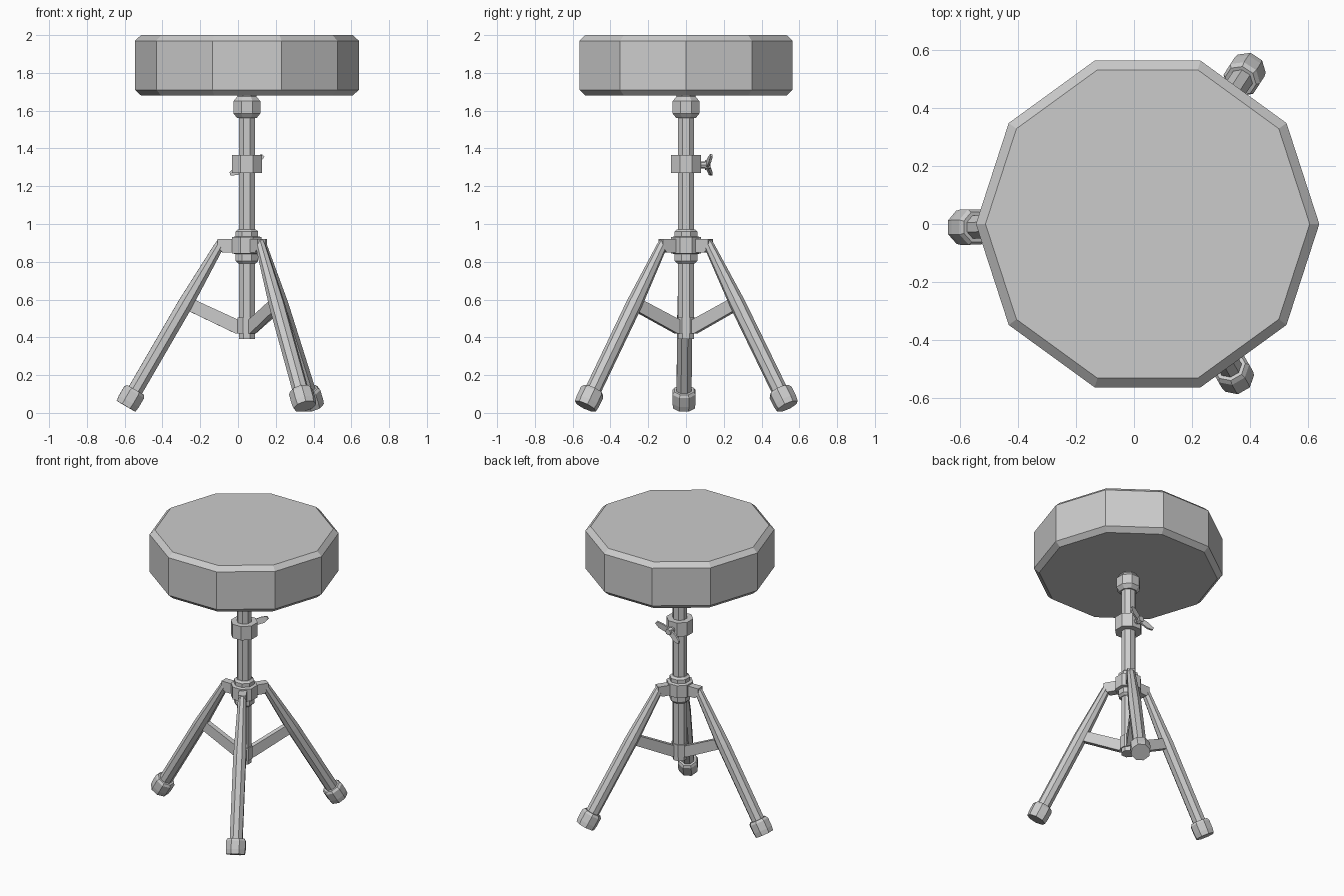
import bpy, bmesh
from math import sin, cos, pi, radians
from mathutils import Vector, Matrix

if "Cube" in bpy.data.objects:
    bpy.data.objects.remove(bpy.data.objects["Cube"])

CX = 0.047  # x of the post axis


def finish(name, bm):
    bmesh.ops.recalc_face_normals(bm, faces=bm.faces)
    me = bpy.data.meshes.new(name)
    bm.to_mesh(me)
    bm.free()
    ob = bpy.data.objects.new(name, me)
    bpy.context.collection.objects.link(ob)
    return ob


def lathe(name, profile, n, origin=(CX, 0, 0), axis=(0, 0, 1), phase=0.0):
    """Closed faceted solid: profile is (radius, distance along axis)."""
    bm = bmesh.new()
    axis = Vector(axis).normalized()
    side = Vector((0, 0, 1)).cross(axis)
    side = Vector((1, 0, 0)) if side.length < 1e-4 else side.normalized()
    up = axis.cross(side)
    rings = []
    for r, h in profile:
        rings.append([bm.verts.new(Vector(origin) + axis * h
                      + side * (r * cos(phase + 2 * pi * i / n))
                      + up * (r * sin(phase + 2 * pi * i / n))) for i in range(n)])
    for a, b in zip(rings, rings[1:]):
        for i in range(n):
            j = (i + 1) % n
            bm.faces.new((a[i], a[j], b[j], b[i]))
    bm.faces.new(rings[0][::-1])
    bm.faces.new(rings[-1])
    return finish(name, bm)


def plate(name, outline, thickness, matrix):
    """Extruded outline in the local xz plane, centred on local y."""
    bm = bmesh.new()
    h = thickness / 2
    a = [bm.verts.new(matrix @ Vector((x, -h, z))) for x, z in outline]
    b = [bm.verts.new(matrix @ Vector((x, h, z))) for x, z in outline]
    bm.faces.new(a)
    bm.faces.new(b[::-1])
    for i in range(len(a)):
        j = (i + 1) % len(a)
        bm.faces.new((a[i], a[j], b[j], b[i]))
    return finish(name, bm)


# Seat cushion
lathe("seat", [(0.56, 1.68), (0.593, 1.71), (0.593, 1.97), (0.56, 2.0)], 10)

# Post and its collars
P8 = pi / 8
lathe("post", [(0.046, 0.39), (0.046, 1.60)], 8, phase=P8)
lathe("seat_socket", [(0.055, 1.56), (0.077, 1.585), (0.077, 1.65), (0.055, 1.675),
                      (0.055, 1.70)], 8, phase=P8)
lathe("height_clamp", [(0.086, 1.27), (0.086, 1.365)], 8, phase=P8)
lathe("leg_hub", [(0.05, 0.79), (0.065, 0.805), (0.065, 0.84), (0.085, 0.845),
                  (0.085, 0.93), (0.065, 0.935), (0.065, 0.96), (0.05, 0.972)], 8, phase=P8)
lathe("strut_collar", [(0.053, 0.42), (0.053, 0.505)], 8, phase=P8)

# Wing bolt behind the clamp, wings tilted
lathe("wing_bolt", [(0.018, 0.07), (0.018, 0.10), (0.026, 0.10), (0.020, 0.13)], 8,
      origin=(CX, 0, 1.312), axis=(0, 1, 0))
for s in (1, -1):
    m = (Matrix.Translation((CX, 0.11, 1.312)) @ Matrix.Rotation(radians(-29), 4, 'Y')
         @ Matrix.Rotation(radians(14 * s), 4, 'Z'))
    plate("wing", [(0.0, -0.018), (s * 0.07, -0.022), (s * 0.105, -0.006),
                   (s * 0.10, 0.012), (s * 0.06, 0.02), (0.0, 0.018)], 0.012, m)

# Three legs with feet, hinge brackets and struts
for name, ang, reach in (("left", 181, 0.64), ("back", 57, 0.64), ("front", 300, 0.615)):
    a = radians(ang)
    out = Vector((cos(a), sin(a), 0))
    base = Vector((CX, 0, 0))
    foot = base + out * reach + Vector((0, 0, 0.035))
    top = base + out * 0.135 + Vector((0, 0, 0.905))
    d = top - foot
    L = d.length
    lathe(name + "_leg", [(0.043, 0.05), (0.043, L * 0.62), (0.028, L * 0.97), (0.024, L)],
          8, foot, d, P8)
    lathe(name + "_foot", [(0.062, 0.0), (0.066, 0.03), (0.066, 0.085), (0.056, 0.10)],
          8, foot, d, P8)
    m = Matrix.Translation(base) @ Matrix.Rotation(a, 4, 'Z')
    plate(name + "_bracket", [(0.06, 0.85), (0.13, 0.85), (0.155, 0.875), (0.155, 0.92),
                              (0.06, 0.92)], 0.05, m)
    plate(name + "_strut", [(0.03, 0.42), (0.06, 0.42), (0.31, 0.54), (0.29, 0.605),
                            (0.05, 0.495), (0.03, 0.495)], 0.035, m)
